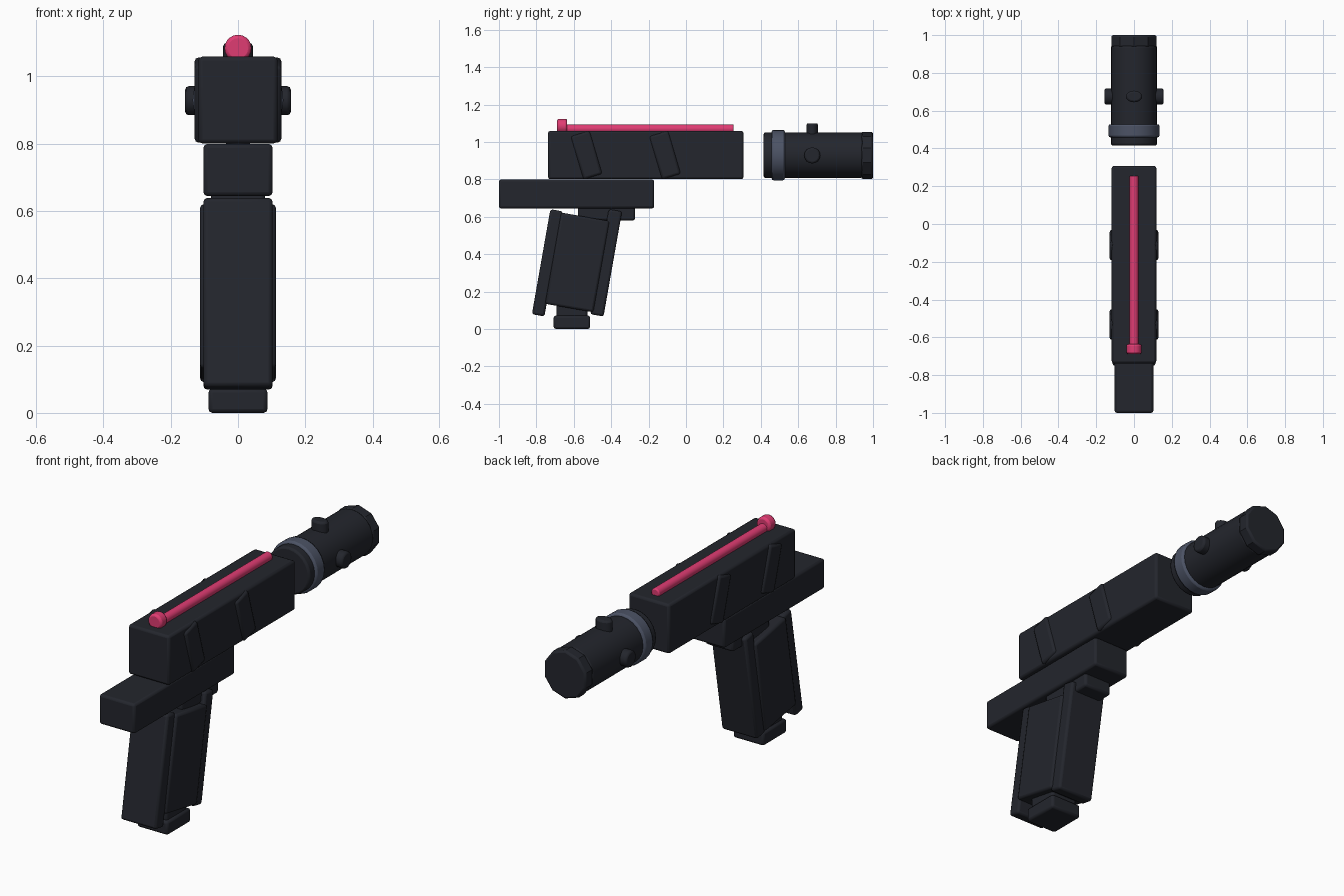
import bpy
from math import radians

if "Cube" in bpy.data.objects:
    bpy.data.objects.remove(bpy.data.objects["Cube"])


def material(name, rgb):
    m = bpy.data.materials.new(name)
    m.diffuse_color = (*rgb, 1)
    m.use_nodes = True
    m.node_tree.nodes["Principled BSDF"].inputs["Base Color"].default_value = m.diffuse_color
    return m


DARK = material("dark", (0.017, 0.019, 0.026))
STEEL = material("steel", (0.072, 0.086, 0.13))
PINK = material("pink", (0.74, 0.045, 0.17))


def finish(ob, name, mat, bevel):
    ob.name = name
    ob.data.materials.append(mat)
    bpy.ops.object.transform_apply(location=False, rotation=False, scale=True)
    if bevel:
        b = ob.modifiers.new("soft_edges", 'BEVEL')
        b.width = bevel
        b.segments = 2
        b.limit_method = 'ANGLE'
        b.angle_limit = radians(40)
    bpy.ops.object.shade_smooth_by_angle(angle=radians(32))
    return ob


def box(name, center, size, tilt=0, bevel=0.012, mat=DARK):
    bpy.ops.mesh.primitive_cube_add(size=1, location=center,
                                    rotation=(radians(tilt), 0, 0))
    ob = bpy.context.object
    ob.scale = size
    return finish(ob, name, mat, bevel)


def rod(name, center, radius, length, axis='Y', sides=20, bevel=0.01,
        mat=DARK, squash=1):
    rot = {'X': (0, radians(90), 0), 'Y': (radians(90), 0, 0), 'Z': (0, 0, 0)}[axis]
    bpy.ops.mesh.primitive_cylinder_add(vertices=sides, radius=radius, depth=length,
                                        location=center, rotation=rot)
    ob = bpy.context.object
    ob.scale = (1, squash, 1)
    return finish(ob, name, mat, bevel)


# Upper slide and lower frame
box("slide", (0, -0.215, 0.93), (0.236, 1.045, 0.258))
box("frame", (0, -0.585, 0.722), (0.206, 0.83, 0.155))

# Slanted side plates, on both sides of the slide
for y, label in ((-0.532, "rear"), (-0.112, "front")):
    for s, side in ((-1, "left"), (1, "right")):
        box(f"{label}_plate_{side}", (s * 0.114, y, 0.93), (0.03, 0.105, 0.24), tilt=16.5)

# Slanted grip: straps, core, magazine and trigger block
box("grip_back_strap", (0, -0.741, 0.354), (0.206, 0.068, 0.57), tilt=-10)
box("grip_front_strap", (0, -0.427, 0.354), (0.206, 0.072, 0.57), tilt=-10)
box("grip_core", (0, -0.581, 0.356), (0.226, 0.262, 0.495), tilt=-10)
box("magazine_neck", (0, -0.61, 0.1), (0.15, 0.165, 0.13))
box("magazine_base", (0, -0.61, 0.036), (0.176, 0.195, 0.072))
box("trigger_block", (0, -0.425, 0.62), (0.16, 0.305, 0.08))

# Detached barrel attachment
rod("barrel", (0, 0.68, 0.93), 0.122, 0.53, sides=24)
rod("barrel_ring", (0, 0.493, 0.93), 0.135, 0.07, sides=24, mat=STEEL)
rod("barrel_cap", (0, 0.968, 0.928), 0.126, 0.064, sides=10)
for s, side in ((-1, "left"), (1, "right")):
    rod(f"barrel_knob_{side}", (s * 0.127, 0.675, 0.928), 0.043, 0.06, axis='X', sides=16)
rod("barrel_knob_top", (0, 0.675, 1.065), 0.044, 0.07, axis='Z', sides=16, squash=0.7)

# Coloured sight rod with round bead
rod("sight_rod", (0, -0.195, 1.07), 0.024, 0.9, sides=12, bevel=0.006, mat=PINK)
rod("sight_bead", (0, -0.662, 1.084), 0.04, 0.053, sides=20, mat=PINK)
